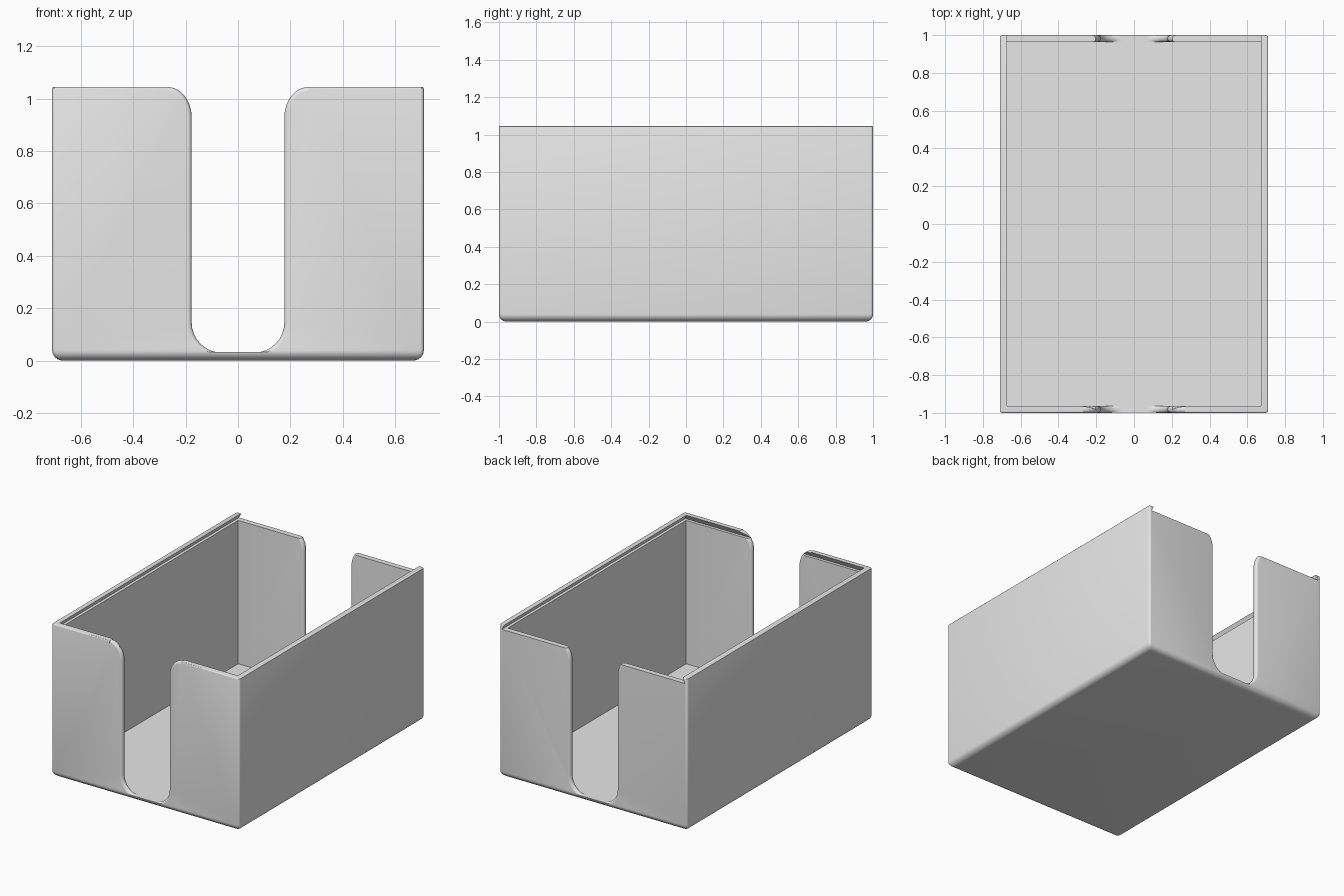
import bpy, bmesh
from math import sin, cos, pi, sqrt, radians

cube = bpy.data.objects.get("Cube")
if cube:
    bpy.data.objects.remove(cube, do_unlink=True)

HX, HY, H = 0.71, 1.0, 1.045        # outer half sizes and height
WALL, FLOOR = 0.037, 0.03
LEDGE, UNDERCUT = 1.01, 0.02        # sliding lid groove
SLOT, ROUND = 0.177, 0.016          # slot half width, rounding of its edges


def loft(name, rings):
    """Closed solid through a list of equal-length point rings."""
    bm = bmesh.new()
    rows = [[bm.verts.new(p) for p in ring] for ring in rings]
    n = len(rows[0])
    for a, b in zip(rows, rows[1:]):
        for i in range(n):
            j = (i + 1) % n
            bm.faces.new((a[i], a[j], b[j], b[i]))
    bm.faces.new(rows[0])
    bm.faces.new(rows[-1])
    bmesh.ops.recalc_face_normals(bm, faces=bm.faces)
    mesh = bpy.data.meshes.new(name)
    bm.to_mesh(mesh)
    bm.free()
    obj = bpy.data.objects.new(name, mesh)
    bpy.context.collection.objects.link(obj)
    return obj


def rounded_ring(inset, z, r=0.014, steps=4):
    """Rectangle with rounded corners."""
    pts = []
    for k, (sx, sy) in enumerate(((1, 1), (-1, 1), (-1, -1), (1, -1))):
        for i in range(steps + 1):
            a = (k + i / steps) * pi / 2
            pts.append((sx * (HX - inset - r) + r * cos(a),
                        sy * (HY - inset - r) + r * sin(a), z))
    return pts


def rect_ring(x, y0, y1, z):
    return [(-x, y0, z), (x, y0, z), (x, y1, z), (-x, y1, z)]


def slot_ring(y, grow):
    """U-shaped slot outline with flared top, grown into the wall."""
    r, top = 0.115, 0.093
    half = []
    for i in range(9):                       # lower corner
        a = -pi / 2 + i * pi / 16
        half.append((SLOT - r + (r + grow) * cos(a), r + FLOOR + (r + grow) * sin(a)))
    for i in range(9):                       # upper flare
        a = pi - i * pi / 16
        half.append((SLOT + top + (top - grow) * cos(a), H - r + (r - grow) * sin(a)))
    half.append((SLOT + top, H + 0.1))
    half = [(x, max(z, FLOOR + 0.002)) for x, z in half]
    return [(x, y, z) for x, z in half] + [(-x, y, z) for x, z in reversed(half)]


# Outer block with rounded bottom and softened rim
R, RIM = 0.04, 0.007
steps = [i * pi / 12 for i in range(7)]
rings = [rounded_ring(R * (1 - sin(a)), R * (1 - cos(a))) for a in steps]
rings += [rounded_ring(RIM * (1 - cos(a)), H - RIM * (1 - sin(a))) for a in steps[::2]]
box = loft("open_box", rings)

# Interior
inner_x, inner_y = HX - WALL, HY - WALL
cavity = loft("cavity_cutter", [rect_ring(inner_x, -inner_y, inner_y, z)
                                for z in (FLOOR, H + 0.1)])

# Dovetail lid groove, open at the back
slope = UNDERCUT / (H - LEDGE)
lid_rings = []
for z in (LEDGE, H + 0.01):
    out = UNDERCUT - slope * (z - LEDGE)
    lid_rings.append(rect_ring(inner_x + out, -inner_y - out, HY + 0.1, z))
groove = loft("lid_groove_cutter", lid_rings)

# Slots through both end walls with rounded edges
end = []
for i in range(6):
    d = ROUND * (1 - cos(i * pi / 10))
    end.append((d, ROUND * (1 - sin(i * pi / 10))))
end += [(WALL - d, g) for d, g in reversed(end)]
stations = [(-HY - 0.1, ROUND)] + [(-HY + d, g) for d, g in end]
stations += [(-y, g) for y, g in reversed(stations)]
slots = loft("slot_cutter", [slot_ring(y, g) for y, g in stations])

bpy.context.view_layer.objects.active = box
for cutter in (cavity, groove, slots):
    cutter.hide_render = True
    mod = box.modifiers.new(cutter.name, "BOOLEAN")
    mod.operation, mod.solver, mod.object = "DIFFERENCE", "EXACT", cutter
    bpy.ops.object.modifier_apply(modifier=mod.name)
    bpy.data.objects.remove(cutter, do_unlink=True)

# Grey plastic
grey = bpy.data.materials.new("light_grey")
grey.use_nodes = True
colour = (0.8, 0.8, 0.8, 1)
grey.diffuse_color = colour
grey.node_tree.nodes["Principled BSDF"].inputs["Base Color"].default_value = colour
box.data.materials.clear()
box.data.materials.append(grey)

bpy.ops.object.select_all(action="DESELECT")
box.select_set(True)
bpy.ops.object.shade_smooth_by_angle(angle=radians(30))
